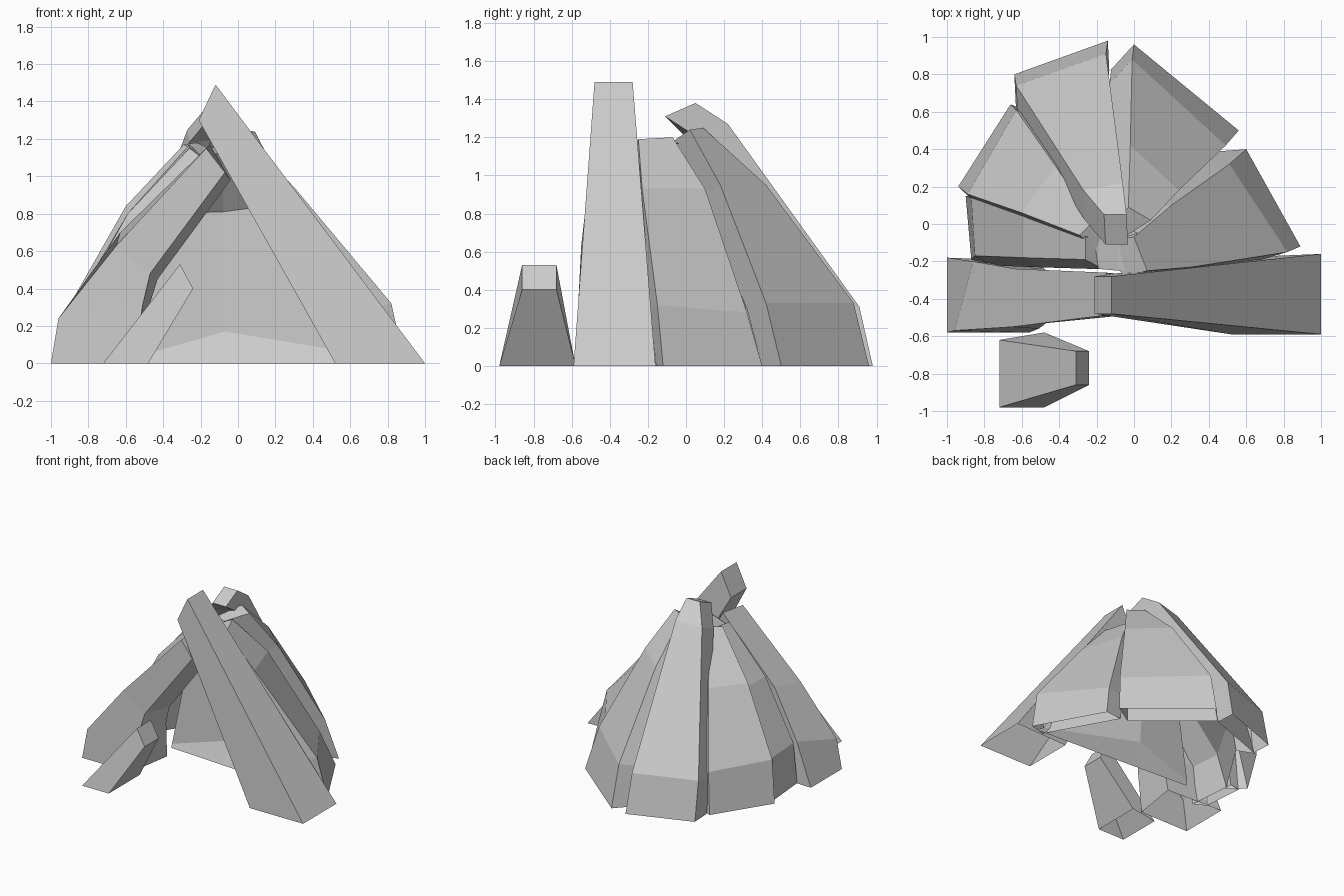
import bpy, bmesh
from mathutils import Vector


def loft(name, rings, closed=True):
    """Flat shaded skin through rings: capped tube (open at the ground) or sheet."""
    bm = bmesh.new()
    vs = [[bm.verts.new(p) for p in r] for r in rings]
    n = len(rings[0])
    for a, b in zip(vs, vs[1:]):
        for i in range(n if closed else n - 1):
            j = (i + 1) % n
            bm.faces.new((a[i], a[j], b[j], b[i]))
    if closed:
        bm.faces.new(vs[-1])
    bmesh.ops.recalc_face_normals(bm, faces=bm.faces)
    me = bpy.data.meshes.new(name)
    bm.to_mesh(me)
    bm.free()
    ob = bpy.data.objects.new(name, me)
    bpy.context.collection.objects.link(ob)
    return ob


def slab(name, left, right, thick=0.16, grow_l=0.03, grow_r=0.03, inward=None):
    """Bent leaning slab: outer left/right edges, offset towards the middle.
    grow_l / grow_r widen the inner side at either edge."""
    edge = Vector(right[0]) - Vector(left[0])
    if inward is None:
        inward = Vector((-edge.y, edge.x, 0)).normalized()
        if inward.dot((Vector(left[0]) + Vector(right[0])) / 2) > 0:
            inward = -inward
    along = edge.normalized()
    rings = []
    for l, r, drop in zip(left, right, (0, 0.03, 0.07, 0.07)):
        l, r = Vector(l), Vector(r)
        off = inward * thick - Vector((0, 0, drop))
        rings.append([l, r, r + along * grow_r + off, l - along * grow_l + off])
    return loft(name, rings)


# Ring of leaning slabs, right side round the back to the left side
slab("right_slab",
     [(.89, -.12, 0), (.82, -.15, .32), (.31, -.23, .93), (.07, -.25, 1.19)],
     [(.60, .40, 0), (.51, .32, .28), (.20, .10, .93), (.00, -.07, 1.20)],
     .13, -.03, .06)
slab("back_right_slab",
     [(.56, .50, 0), (.49, .42, .33), (.24, .18, .95), (.09, .02, 1.24)],
     [(.00, .96, 0), (-.01, .88, .33), (-.02, .42, .95), (-.03, .09, 1.25)],
     .18, -.06, .01)
slab("back_left_slab",
     [(-.14, .98, 0), (-.15, .91, .31), (-.06, .22, 1.27), (-.04, .05, 1.38)],
     [(-.64, .80, 0), (-.63, .74, .31), (-.27, .18, 1.25), (-.16, .05, 1.38)],
     .16, 0, 0, Vector((.05, -1, 0)))
slab("left_rear_slab",
     [(-.66, .64, 0), (-.63, .61, .33), (-.42, .31, .84), (-.22, .01, 1.18)],
     [(-.94, .20, 0), (-.89, .16, .33), (-.60, .06, .84), (-.29, -.06, 1.17)])
slab("left_slab",
     [(-.90, .15, 0), (-.87, .14, .33), (-.59, .04, .80), (-.26, -.07, 1.17)],
     [(-.87, -.19, 0), (-.85, -.17, .33), (-.59, -.18, .80), (-.26, -.19, 1.15)],
     .09, .0, .06)

# Front pair: long straight plank over a shorter bent one
loft("front_right_plank", [
    [(.52, -.59, 0), (1, -.59, 0), (1, -.16, 0), (.52, -.18, 0)],
    [(-.21, -.48, 1.30), (-.12, -.48, 1.49), (-.12, -.28, 1.49), (-.21, -.28, 1.30)]])
loft("front_left_plank", [
    [(-1, -.58, 0), (-1, -.18, 0), (-.50, -.20, 0), (-.56, -.58, 0)],
    [(-.96, -.57, .24), (-.86, -.20, .33), (-.48, -.24, .29), (-.51, -.56, .31)],
    [(-.65, -.55, .63), (-.63, -.24, .70), (-.43, -.27, .45), (-.47, -.53, .48)],
    [(-.17, -.49, 1.15), (-.15, -.26, 1.17), (-.04, -.27, .98), (-.07, -.49, 1.02)]])

# Small stump beside the entrance
loft("stump", [
    [(-.72, -.98, 0), (-.48, -.98, 0), (-.48, -.58, 0), (-.72, -.62, 0)],
    [(-.31, -.86, .53), (-.24, -.86, .40), (-.24, -.68, .40), (-.31, -.68, .53)]])

# Gently folded inner wall behind the entrance, closed over at the top
loft("inner_wall", [
    [(-.56, -.06, 0), (-.07, -.09, 0), (.83, -.14, 0)],
    [(-.56, -.05, .03), (-.07, -.01, .17), (.78, -.12, .03)],
    [(-.42, -.02, .80), (-.08, .02, .81), (.30, -.08, .86)],
    [(-.19, -.24, 1.10), (-.08, -.25, 1.13), (.06, -.25, 1.15)],
    [(-.22, -.04, 1.14), (-.10, .02, 1.17), (.02, -.05, 1.17)]], closed=False)
